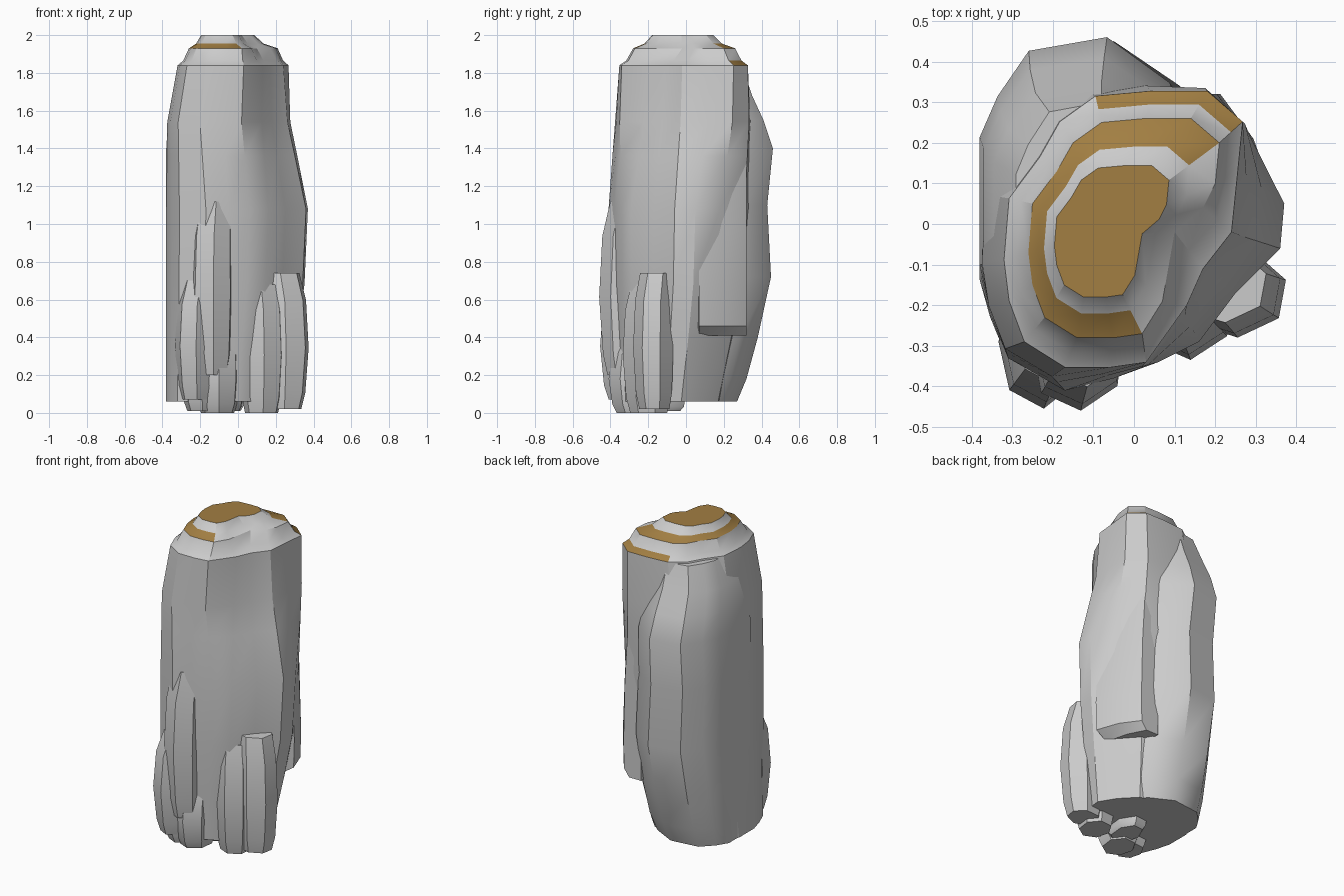
import bpy, bmesh, math

if "Cube" in bpy.data.objects:
    bpy.data.objects.remove(bpy.data.objects["Cube"])

moss = bpy.data.materials.new("moss")
moss.diffuse_color = (0.36, 0.21, 0.055, 1)
moss.use_nodes = True
moss.node_tree.nodes["Principled BSDF"].inputs["Base Color"].default_value = moss.diffuse_color


def lerp(a, b, t):
    return [(p[0] + (q[0] - p[0]) * t, p[1] + (q[1] - p[1]) * t) for p, q in zip(a, b)]


def scaled(pts, cx, cy, sx, sy):
    return [(cx + (x - cx) * sx, cy + (y - cy) * sy) for x, y in pts]


def loft(name, sections, is_moss=None, angle=28):
    """Skin a stack of (z, outline) sections from bottom to top."""
    bm = bmesh.new()
    rings = [[bm.verts.new((x, y, z)) for x, y in pts] for z, pts in sections]
    n = len(rings[0])
    bm.faces.new(rings[0][::-1])
    top = bm.faces.new(rings[-1])
    for r in range(len(rings) - 1):
        for i in range(n):
            j = (i + 1) % n
            f = bm.faces.new((rings[r][i], rings[r][j], rings[r + 1][j], rings[r + 1][i]))
            f.material_index = int(bool(is_moss and is_moss(r, i)))
    top.material_index = int(bool(is_moss))
    me = bpy.data.meshes.new(name)
    bm.to_mesh(me)
    bm.free()
    if is_moss:
        me.materials.append(None)
        me.materials.append(moss)
    ob = bpy.data.objects.new(name, me)
    bpy.context.collection.objects.link(ob)
    bpy.ops.object.select_all(action='DESELECT')
    ob.select_set(True)
    bpy.context.view_layer.objects.active = ob
    bpy.ops.object.shade_smooth_by_angle(angle=math.radians(angle))


def rib(name, x, y, rx, ry, z0, z1):
    """Seven-sided column, narrowed at the foot, its top leaning into the pillar."""
    unit = [(math.cos(a), math.sin(a)) for a in (0.3 + math.tau * i / 7 for i in range(7))]
    loft(name, [(z0 + (z1 - z0) * t, [(x * k + rx * s * u, y * k + ry * s * v) for u, v in unit])
                for t, s, k in ((0, .75, .97), (.12, .9, .98), (.45, 1, 1), (.8, .95, .97), (1, .85, .88))],
         angle=35)


# Kidney-shaped terrace, scaled for the cap above and the shoulder below
ledge = [(-.26, -.07), (-.25, -.15), (-.22, -.23), (-.14, -.28), (-.05, -.28), (.02, -.27),
         (.07, -.19), (.1, -.02), (.17, .04), (.2, .1), (.21, .2), (.14, .26), (.03, .26),
         (-.08, .25), (-.15, .2), (-.19, .13), (-.25, .05)]
cap = scaled(ledge, -.1, -.03, .6, .6)
shoulder = scaled(ledge, -.02, 0, 1.25, 1.26)
shoulder[6:9] = [(.13, -.2), (.17, -.11), (.24, -.02)]

# Widest outline of the pillar, shrunk for its foot
middle = [(-.38, -.1), (-.35, -.22), (-.31, -.33), (-.17, -.41), (-.05, -.38), (.06, -.34),
          (.16, -.29), (.25, -.17), (.36, -.06), (.37, .05), (.3, .18), (.19, .31), (.05, .34),
          (-.1, .34), (-.22, .3), (-.33, .2), (-.38, .1)]
base = scaled(middle, -.38, -.25, .84, .75)
upper = lerp(scaled(shoulder, .27, 0, 1.09, 1.04), middle, .2)

loft("rock_pillar", [
    (.06, base), (.4, lerp(base, middle, .5)), (.68, lerp(base, middle, .85)), (1.08, middle),
    (1.36, lerp(middle, upper, .6)), (1.54, upper), (1.84, shoulder),
    (1.865, lerp(shoulder, ledge, .5)), (1.93, ledge), (1.955, lerp(ledge, cap, .6)), (2.0, cap)],
    lambda r, i: (r == 6 and 10 <= i <= 12) or (r == 8 and not 5 <= i <= 9))

# Rounded slab at the back left: outline in 0..1, rows of (z, left x, right x, back y)
slab = [(0, 0), (1, 0), (1, .45), (.85, .8), (.57, 1), (.22, .94), (.08, .74), (0, .56)]
loft("back_slab", [
    (z, [(l + u * (r - l), -.1 + v * (b + .1)) for u, v in slab])
    for z, l, r, b in ((.06, -.375, .14, .27), (.18, -.38, .17, .32), (.4, -.38, .19, .38),
                       (.72, -.38, .2, .45), (1.1, -.38, .19, .43), (1.4, -.38, .17, .46),
                       (1.55, -.37, .15, .41), (1.68, -.345, .12, .35), (1.83, -.29, .08, .3))],
    angle=40)

# Ribs and feet around the front, and the knuckle on the right
rib("front_left_rib", -.23, -.31, .105, .145, .07, .7)
rib("front_rib", -.14, -.32, .12, .14, .2, 1.12)
rib("front_left_foot", -.2, -.28, .1, .12, .01, .4)
rib("front_foot", -.11, -.27, .12, .14, 0, .4)
rib("middle_foot", -.06, -.14, .1, .15, .01, .2)
rib("front_right_leg", .13, -.2, .12, .135, 0, .68)
rib("right_knuckle", .245, -.17, .135, .11, .02, .74)

# Overhanging block at the back right
block = [(0, 0), (.25, .03), (.2, .17), (.12, .28), (0, .28)]
loft("right_overhang", [
    (z, [(.09 + x * s, .04 + y) for x, y in block])
    for z, s in ((.41, .7), (.46, 1), (.64, 1.02), (1, .95), (1.5, .7))], angle=35)
